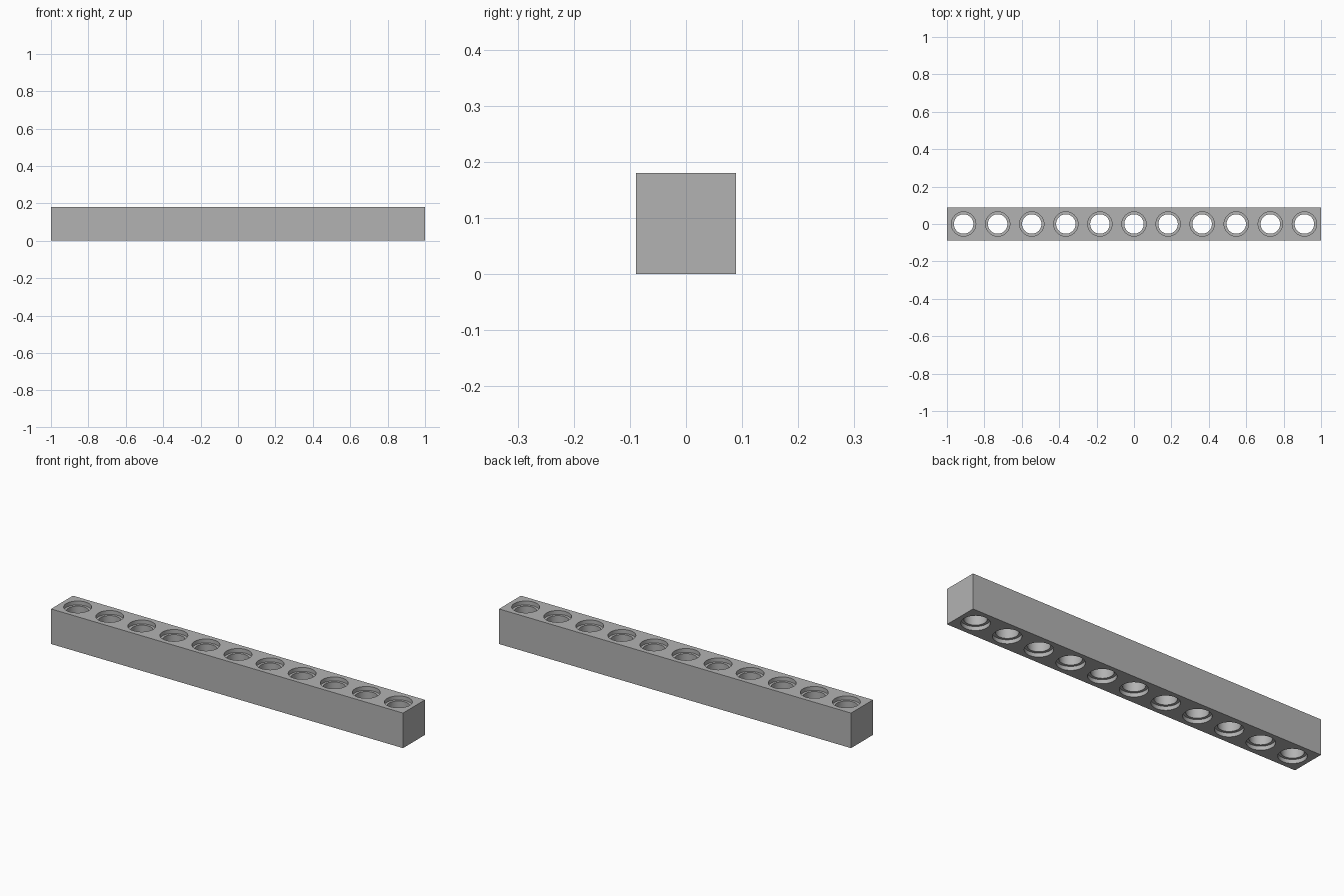
import bpy, bmesh
from math import cos, sin, tau

LENGTH, WIDTH, HEIGHT = 2.0, 0.178, 0.18
HOLES, PITCH, SEGMENTS = 11, 0.1822, 48
BORE, RECESS, DEPTH = 0.052, 0.065, 0.02

cube = bpy.data.objects.get("Cube")
if cube:
    bpy.data.objects.remove(cube)

grey = bpy.data.materials.new("light grey")
grey.use_nodes = True
colour = (0.45, 0.45, 0.45, 1)
grey.diffuse_color = colour
grey.node_tree.nodes["Principled BSDF"].inputs["Base Color"].default_value = colour


def make_object(name, bm):
    bmesh.ops.recalc_face_normals(bm, faces=bm.faces)
    mesh = bpy.data.meshes.new(name)
    bm.to_mesh(mesh)
    bm.free()
    mesh.materials.append(grey)
    obj = bpy.data.objects.new(name, mesh)
    bpy.context.collection.objects.link(obj)
    return obj


def add_lathe(bm, x, profile):
    """Closed solid of revolution about a vertical axis at x."""
    rings = [[bm.verts.new((x + r * cos(tau * i / SEGMENTS), r * sin(tau * i / SEGMENTS), z))
              for i in range(SEGMENTS)] for r, z in profile]
    for low, high in zip(rings, rings[1:]):
        for i in range(SEGMENTS):
            j = (i + 1) % SEGMENTS
            bm.faces.new((low[i], low[j], high[j], high[i]))
    bm.faces.new(rings[0])
    bm.faces.new(rings[-1])


# Square beam
bm = bmesh.new()
bmesh.ops.create_cube(bm, size=1)
bmesh.ops.scale(bm, vec=(LENGTH, WIDTH, HEIGHT), verts=bm.verts)
bmesh.ops.translate(bm, vec=(0, 0, HEIGHT / 2), verts=bm.verts)
beam = make_object("beam", bm)

# Row of through holes, recessed at both ends
profile = [(RECESS, -DEPTH), (RECESS, DEPTH), (BORE, DEPTH),
           (BORE, HEIGHT - DEPTH), (RECESS, HEIGHT - DEPTH), (RECESS, HEIGHT + DEPTH)]
bm = bmesh.new()
for k in range(HOLES):
    add_lathe(bm, (k - (HOLES - 1) / 2) * PITCH, profile)
cutter = make_object("hole_cutter", bm)
cutter.hide_render = True

# Cut the holes, then drop the cutter
cut = beam.modifiers.new("holes", "BOOLEAN")
cut.operation = "DIFFERENCE"
cut.solver = "EXACT"
cut.object = cutter
bpy.ops.object.select_all(action="DESELECT")
beam.select_set(True)
bpy.context.view_layer.objects.active = beam
bpy.ops.object.modifier_apply(modifier=cut.name)
bpy.data.objects.remove(cutter)
bpy.ops.object.shade_smooth_by_angle()
